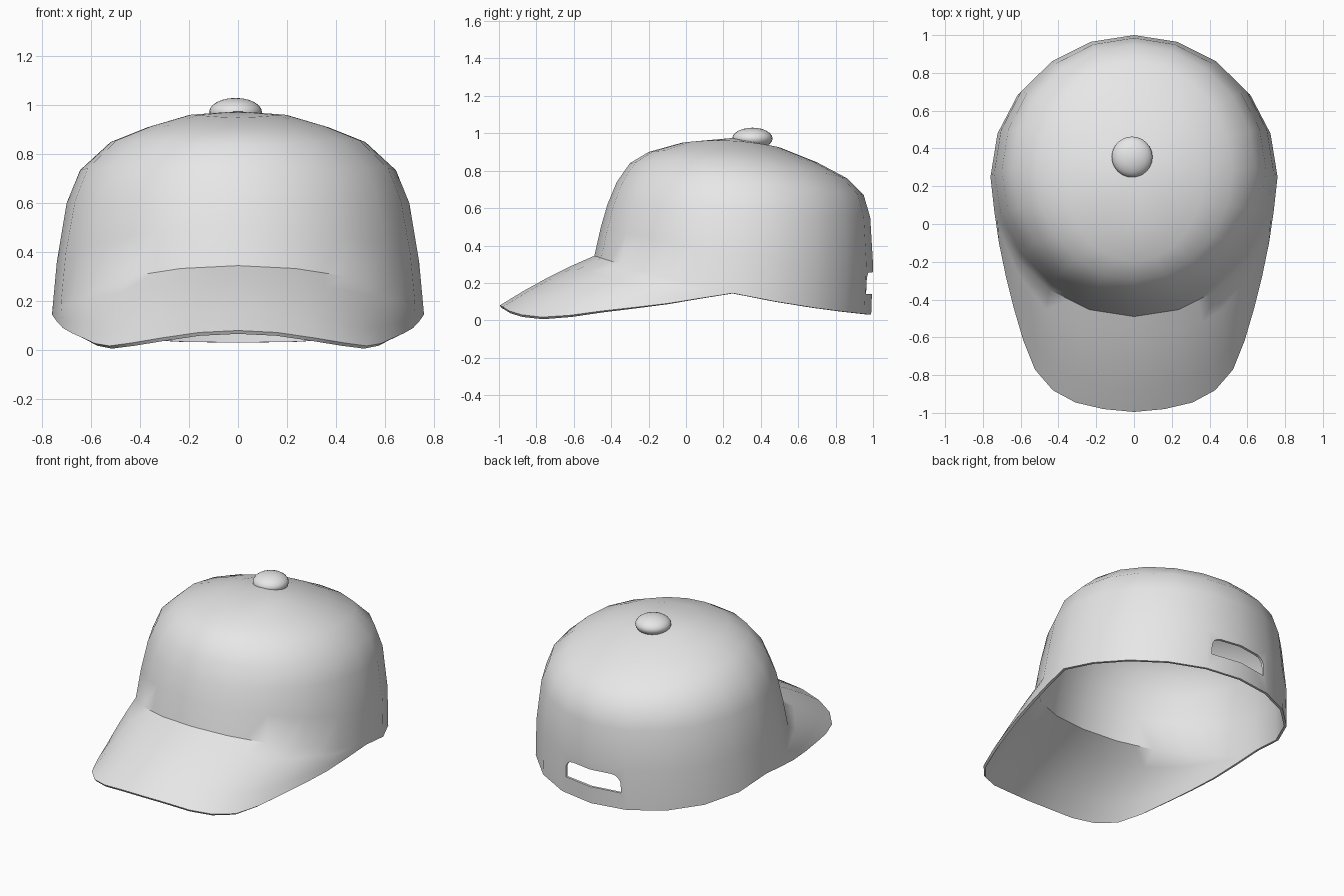
import bpy, bmesh, math
from mathutils import Vector

cube = bpy.data.objects.get("Cube")
if cube:
    bpy.data.objects.remove(cube, do_unlink=True)

# Single flat colour
grey = bpy.data.materials.new("light_grey")
grey.use_nodes = True
grey.diffuse_color = (0.8, 0.8, 0.8, 1)
grey.node_tree.nodes["Principled BSDF"].inputs["Base Color"].default_value = (0.8, 0.8, 0.8, 1)

SEGMENTS = 40
SIDE = SEGMENTS // 4

# Crown rings: half width, front y, back y, then height at front, side and back
RINGS = [
    (0.76, -0.49, 0.99, 0.345, 0.145, 0.03),
    (0.74, -0.455, 1.0, 0.5, 0.36, 0.3),
    (0.70, -0.42, 0.985, 0.62, 0.6, 0.55),
    (0.645, -0.37, 0.95, 0.74, 0.735, 0.67),
    (0.52, -0.30, 0.86, 0.84, 0.85, 0.76),
    (0.37, -0.20, 0.70, 0.90, 0.91, 0.845),
    (0.20, -0.02, 0.50, 0.95, 0.96, 0.925),
]

# Visor edge, from the front centre round to the side
VISOR_EDGE = [
    (0, -0.995, 0.08), (0.16, -0.98, 0.072), (0.31, -0.945, 0.05),
    (0.43, -0.88, 0.03), (0.525, -0.77, 0.017), (0.585, -0.62, 0.027),
    (0.635, -0.45, 0.05), (0.68, -0.27, 0.07), (0.715, -0.1, 0.09),
    (0.74, 0.07, 0.117),
]


def ring_point(ring, j):
    """Point j on a ring, counted from the front; odd points halve the flat sides."""
    if j % 2:
        return (ring_point(ring, j - 1) + ring_point(ring, j + 1)) / 2
    w, front, back, zf, zs, zb = ring
    angle = math.tau * j / SEGMENTS
    c = -math.cos(angle)
    z = zs + (zb - zf) / 2 * c + ((zf + zb) / 2 - zs) * c * c
    return Vector((w * math.sin(angle), (front + back) / 2 + (back - front) / 2 * c, z))


def visor_point(j, t):
    """Point from the seam (t=0) to the visor edge (t=1), slightly bowed."""
    seam = ring_point(RINGS[0], j)
    if abs(j) == SIDE:
        return seam
    x, y, z = VISOR_EDGE[abs(j)]
    edge = Vector((math.copysign(x, j), y, z))
    bow = 0.1 * (edge - seam).length * t * (1 - t)
    return seam.lerp(edge, t) + Vector((0, 0, bow))


def bridge(bm, rows, closed):
    """Join rows of vertices with quads."""
    for low, high in zip(rows, rows[1:]):
        n = len(low)
        for i in range(n if closed else n - 1):
            k = (i + 1) % n
            bm.faces.new((low[i], low[k], high[k], high[i]))


def smooth(ob, degrees):
    bpy.ops.object.select_all(action='DESELECT')
    ob.select_set(True)
    bpy.context.view_layer.objects.active = ob
    bpy.ops.object.shade_smooth_by_angle(angle=math.radians(degrees))


# Crown and visor as one continuous sheet
bm = bmesh.new()
crown = [[bm.verts.new(ring_point(r, j)) for j in range(SEGMENTS)] for r in RINGS]
bridge(bm, crown, True)
apex = bm.verts.new((0, 0.25, 0.975))
top = crown[-1]
for i in range(SEGMENTS):
    bm.faces.new((top[i], top[(i + 1) % SEGMENTS], apex))
visor = [[bm.verts.new(visor_point(j, t / 4)) for j in range(-SIDE, SIDE + 1)]
         for t in range(4, -1, -1)]
bridge(bm, visor, False)
bmesh.ops.remove_doubles(bm, verts=bm.verts[:], dist=0.0005)
mesh = bpy.data.meshes.new("crown_and_visor")
bm.to_mesh(mesh)
bm.free()
mesh.materials.append(grey)
shell = bpy.data.objects.new("crown_and_visor", mesh)
bpy.context.collection.objects.link(shell)

# Cloth thickness
solid = shell.modifiers.new("thickness", 'SOLIDIFY')
solid.thickness = 0.016
solid.offset = -1

# Strap slot at the back, with rounded upper corners
bpy.ops.mesh.primitive_cube_add(size=1, location=(0, 1, 0.197))
cutter = bpy.context.object
cutter.name = "slot_cutter"
cutter.hide_render = True
bm = bmesh.new()
bm.from_mesh(cutter.data)
bmesh.ops.scale(bm, vec=(0.4, 0.3, 0.115), verts=bm.verts[:])
corners = [e for e in bm.edges
           if all(v.co.z > 0 for v in e.verts)
           and abs(e.verts[0].co.y - e.verts[1].co.y) > 0.1]
bmesh.ops.bevel(bm, geom=corners, offset=0.06, segments=4, profile=0.5, affect='EDGES')
bm.to_mesh(cutter.data)
bm.free()
slot = shell.modifiers.new("slot", 'BOOLEAN')
slot.operation = 'DIFFERENCE'
slot.solver = 'EXACT'
slot.object = cutter

bpy.ops.object.select_all(action='DESELECT')
shell.select_set(True)
bpy.context.view_layer.objects.active = shell
for name in ("thickness", "slot"):
    bpy.ops.object.modifier_apply(modifier=name)
bpy.data.objects.remove(cutter, do_unlink=True)
smooth(shell, 42)

# Top button
bpy.ops.mesh.primitive_uv_sphere_add(segments=24, ring_count=12, radius=1,
                                     location=(-0.01, 0.355, 0.972))
button = bpy.context.object
button.name = "top_button"
button.scale = (0.108, 0.108, 0.058)
button.data.materials.append(grey)
smooth(button, 60)
